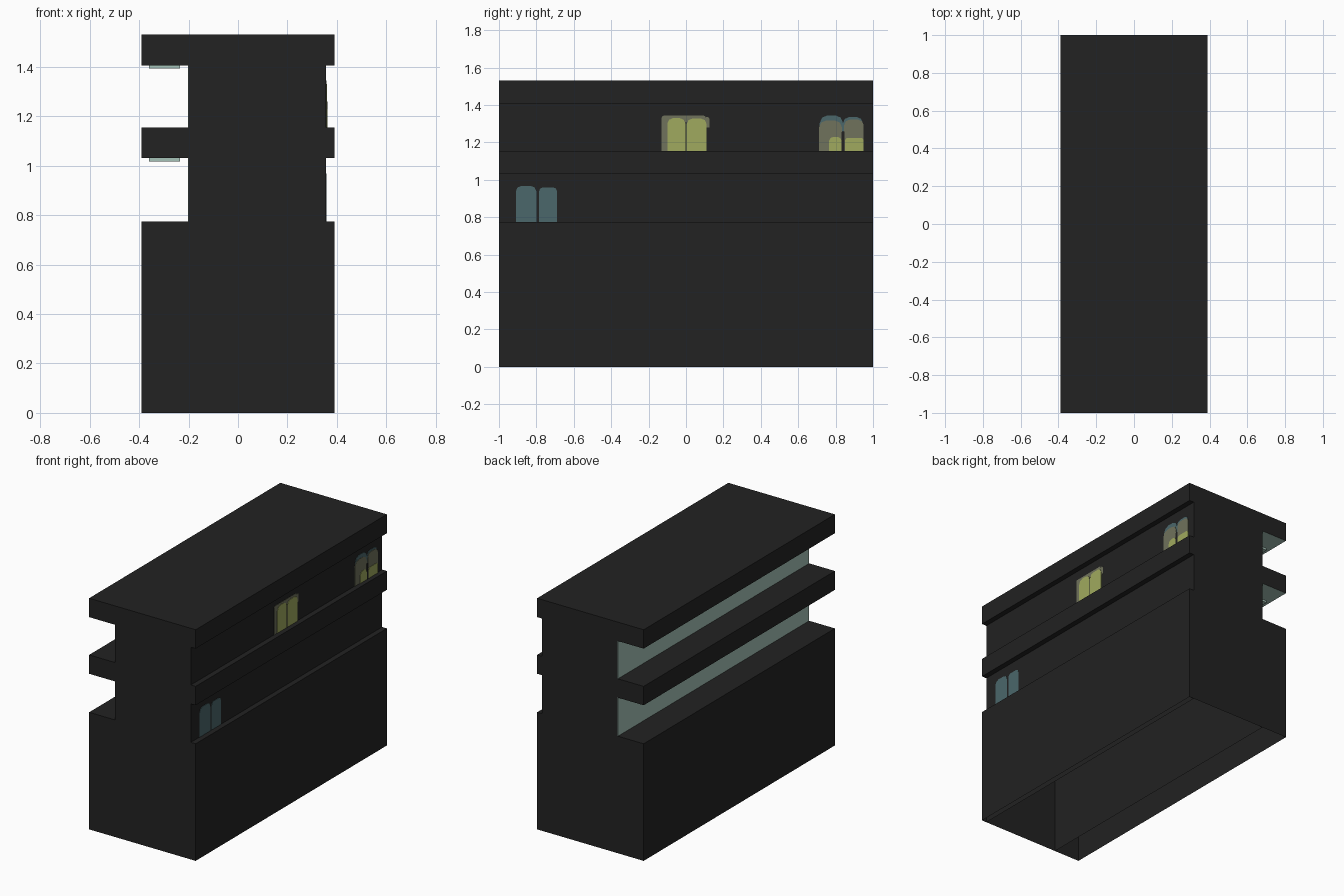
import bpy, bmesh

if "Cube" in bpy.data.objects:
    bpy.data.objects.remove(bpy.data.objects["Cube"])


def material(name, rgb):
    m = bpy.data.materials.new(name)
    m.diffuse_color = (*rgb, 1)
    m.use_nodes = True
    m.node_tree.nodes["Principled BSDF"].inputs["Base Color"].default_value = m.diffuse_color
    return m


BLACK = material("charcoal", (0.016, 0.016, 0.016))
MINT = material("pale mint", (0.38, 0.55, 0.48))
TEAL = material("dusty teal", (0.07, 0.135, 0.147))
OLIVE = material("grey olive", (0.162, 0.168, 0.107))
LIME = material("yellow green", (0.35, 0.40, 0.114))


def finish(bm, name, mats):
    me = bpy.data.meshes.new(name)
    bm.to_mesh(me)
    bm.free()
    for m in mats:
        me.materials.append(m)
    ob = bpy.data.objects.new(name, me)
    bpy.context.collection.objects.link(ob)
    return ob


def box(name, x, y, z, mat, drop=(), under=None):
    """Box from ranges; drop removes faces by normal, under colours the underside."""
    bm = bmesh.new()
    bmesh.ops.create_cube(bm, size=1)
    for v in bm.verts:
        for i, r in enumerate((x, y, z)):
            v.co[i] = r[0] if v.co[i] < 0 else r[1]
    bm.normal_update()
    for f in bm.faces:
        if under and f.normal.z < -0.5:
            f.material_index = 1
    gone = [f for f in bm.faces
            if tuple(round(c) for c in f.normal) in drop]
    bmesh.ops.delete(bm, geom=gone, context='FACES')
    return finish(bm, name, [mat] + ([under] if under else []))


def plate(name, y, z, mat, layer, cut=0.03):
    """Thin panel on the right-hand recess wall with rounded top corners."""
    (y0, y1), (z0, z1) = y, z
    c = min(cut, (y1 - y0) / 3)
    pts = [(y0, z0), (y1, z0), (y1, z1 - c), (y1 - c * 0.3, z1 - c * 0.3),
           (y1 - c, z1), (y0 + c, z1), (y0 + c * 0.3, z1 - c * 0.3), (y0, z1 - c)]
    bm = bmesh.new()
    base = bm.faces.new([bm.verts.new((X_RIGHT, a, b)) for a, b in pts])
    top = bmesh.ops.extrude_face_region(bm, geom=[base])["geom"]
    for v in top:
        if isinstance(v, bmesh.types.BMVert):
            v.co.x += 0.002 * layer
    bmesh.ops.recalc_face_normals(bm, faces=bm.faces)
    return finish(bm, name, [mat])


X_LEFT, X_RIGHT, X_OUT = -0.20, 0.355, 0.39
Y = (-1, 1)
DOWN, LEFT, RIGHT = (0, 0, -1), (-1, 0, 0), (1, 0, 0)
SLOTS = {"lower": (0.775, 1.03), "upper": (1.155, 1.405)}

# Full-height core, open underneath
box("core", (X_LEFT, X_RIGHT), Y, (0, 1.53), BLACK, [DOWN])

# Stacked side pieces: hollow base, middle shelf and top ledge
for name, z in (("base", (0, 0.775)), ("shelf", (1.03, 1.155)), ("top_ledge", (1.405, 1.53))):
    hollow = [DOWN] if name == "base" else []
    box("left_" + name, (-X_OUT, X_LEFT), Y, z, BLACK, hollow + [RIGHT],
        None if hollow else MINT)
    box("right_" + name, (X_RIGHT, X_OUT), Y, z, BLACK, hollow + [LEFT])

# Slot back panels and light strips under each ledge
for name, (z0, z1) in SLOTS.items():
    box(name + "_back_panel", (X_LEFT - 0.002, X_LEFT), Y, (z0, z1), MINT, [RIGHT])
    box(name + "_light_strip", (-0.36, -0.235), (-0.85, 0.85), (z1 - 0.013, z1), MINT)

# Lower teal pair
plate("teal_panel_a", (-0.91, -0.80), (0.775, 0.968), TEAL, 1)
plate("teal_panel_b", (-0.785, -0.69), (0.775, 0.96), TEAL, 1, 0.02)

# Centre pair: olive backing, yellow green fronts
plate("centre_backing", (-0.13, 0.105), (1.155, 1.343), OLIVE, 1, 0.01)
plate("centre_backing_tab", (0.10, 0.125), (1.28, 1.335), OLIVE, 1, 0.01)
plate("centre_front_a", (-0.10, -0.003), (1.155, 1.33), LIME, 2)
plate("centre_front_b", (0.004, 0.11), (1.155, 1.328), LIME, 2)
plate("centre_gap", (-0.003, 0.004), (1.155, 1.31), BLACK, 2, 0.002)

# End group: teal at the back, olive in the middle, yellow green in front
plate("end_teal_a", (0.715, 0.84), (1.155, 1.345), TEAL, 1, 0.05)
plate("end_teal_b", (0.84, 0.945), (1.155, 1.335), TEAL, 1)
plate("end_olive_a", (0.71, 0.835), (1.155, 1.318), OLIVE, 2, 0.04)
plate("end_olive_b", (0.845, 0.95), (1.155, 1.322), OLIVE, 2)
plate("end_gap", (0.832, 0.848), (1.155, 1.26), BLACK, 3, 0.005)
plate("end_lime_a", (0.765, 0.832), (1.155, 1.23), LIME, 3)
plate("end_lime_b", (0.85, 0.95), (1.155, 1.225), LIME, 3, 0.015)
